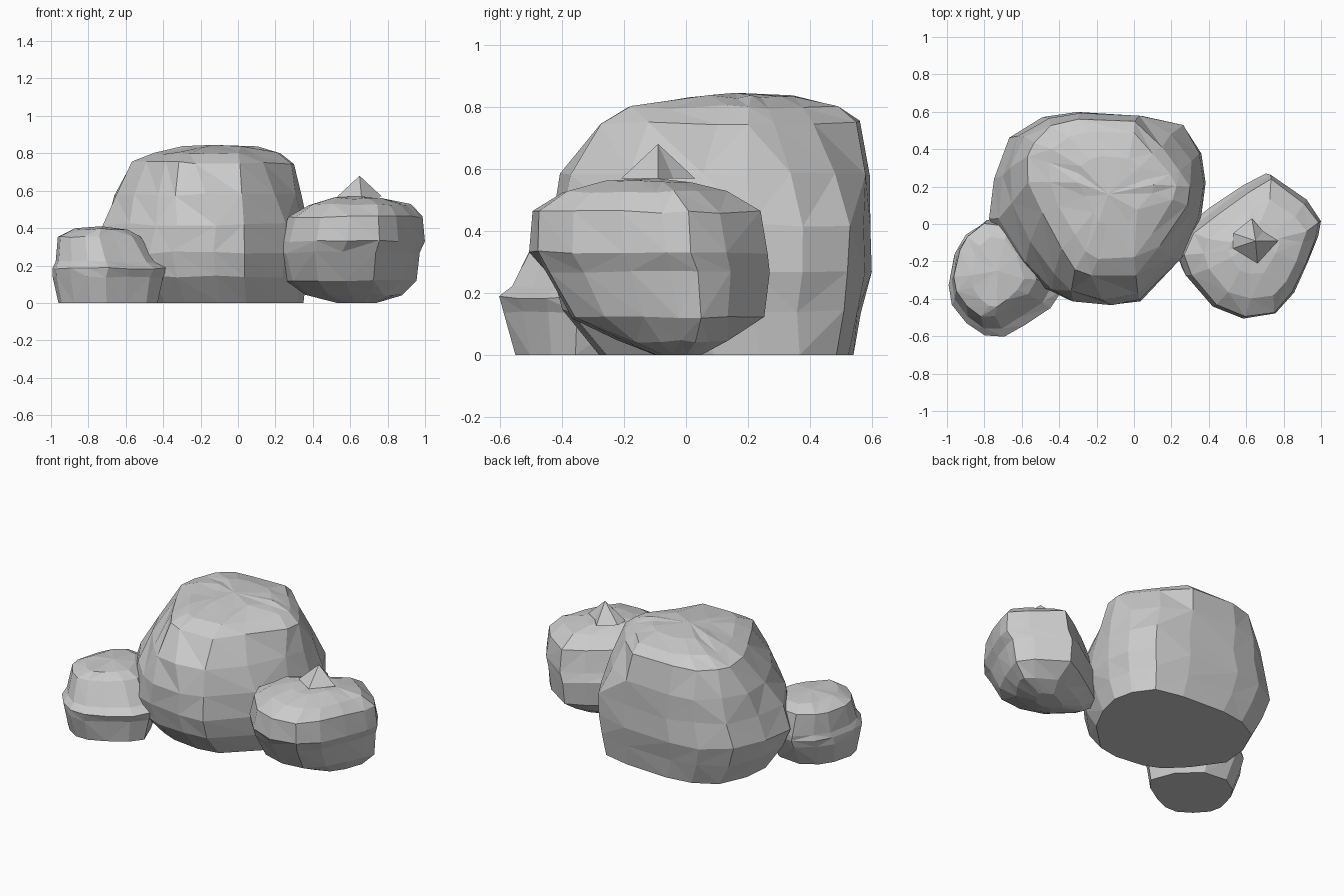
import bpy
import bmesh
import random
from mathutils import Vector

default_cube = bpy.data.objects.get("Cube")
if default_cube:
    bpy.data.objects.remove(default_cube, do_unlink=True)

# One plain stone colour for everything
stone = bpy.data.materials.new("grey_stone")
stone.use_nodes = True
stone_colour = (0.6, 0.6, 0.6, 1)
stone.diffuse_color = stone_colour
stone.node_tree.nodes["Principled BSDF"].inputs["Base Color"].default_value = stone_colour


def finish(bm, name):
    """Turn a bmesh into a flat shaded stone object."""
    bmesh.ops.recalc_face_normals(bm, faces=bm.faces[:])
    mesh = bpy.data.meshes.new(name)
    bm.to_mesh(mesh)
    bm.free()
    mesh.materials.append(stone)
    obj = bpy.data.objects.new(name, mesh)
    bpy.context.collection.objects.link(obj)
    return obj


def blend_outlines(lower, upper, factor):
    """Mix two plan outlines point by point."""
    return [Vector(a).lerp(Vector(b), factor) for a, b in zip(lower, upper)]


def fit_outline(outline, box):
    """Stretch a plan outline so that it fills the given plan box."""
    x_min, x_max, y_min, y_max = box
    xs = [point[0] for point in outline]
    ys = [point[1] for point in outline]
    fitted = []
    for x, y in outline:
        across = (x - min(xs)) / (max(xs) - min(xs))
        along = (y - min(ys)) / (max(ys) - min(ys))
        fitted.append((x_min + across * (x_max - x_min),
                       y_min + along * (y_max - y_min)))
    return fitted


def boulder(name, outline, top_outline, levels, peak, roughness, seed):
    """Loft from one outline to another through levels of (height, plan box)."""
    rng = random.Random(seed)
    bm = bmesh.new()
    rings = []
    for height, *box in levels:
        # The upper outline takes over in the top half
        factor = min(max((height / peak[2] - 0.5) / 0.4, 0), 1)
        plan = blend_outlines(outline, top_outline, factor)
        ring = []
        for x, y in fit_outline(plan, box):
            vert = bm.verts.new((x, y, height))
            if height > 0:
                chip = [rng.uniform(-roughness, roughness) for axis in "xyz"]
                vert.co += Vector(chip)
            ring.append(vert)
        rings.append(ring)

    count = len(outline)
    for lower, upper in zip(rings, rings[1:]):
        for i in range(count):
            j = (i + 1) % count
            # Random diagonals give irregular facets
            if rng.random() < 0.5:
                bm.faces.new((lower[i], lower[j], upper[j]))
                bm.faces.new((lower[i], upper[j], upper[i]))
            else:
                bm.faces.new((lower[i], lower[j], upper[i]))
                bm.faces.new((lower[j], upper[j], upper[i]))

    # Flat underside and a low fan on top
    bm.faces.new(rings[0][::-1])
    top = bm.verts.new(peak)
    for i in range(count):
        bm.faces.new((rings[-1][i], rings[-1][(i + 1) % count], top))
    return finish(bm, name)


# Large central boulder, with corners cut away towards the top
boulder(
    "large_boulder",
    [(0.39, 0.22), (0.36, 0.38), (0.26, 0.53), (0.05, 0.58), (-0.3, 0.6),
     (-0.49, 0.57), (-0.66, 0.47), (-0.75, 0.25), (-0.77, 0.03),
     (-0.62, -0.2), (-0.48, -0.35), (-0.35, -0.41), (-0.13, -0.44),
     (0.03, -0.41), (0.25, -0.18), (0.35, 0.03)],
    [(0.3, 0.2), (0.25, 0.28), (0.14, 0.41), (0, 0.55), (-0.3, 0.56),
     (-0.45, 0.53), (-0.55, 0.44), (-0.58, 0.36), (-0.57, 0.23),
     (-0.5, 0.07), (-0.4, -0.12), (-0.32, -0.24), (-0.24, -0.28),
     (0, -0.27), (0.13, -0.12), (0.28, 0.1)],
    [(0, -0.64, 0.35, -0.28, 0.54),
     (0.14, -0.73, 0.37, -0.4, 0.57),
     (0.27, -0.77, 0.39, -0.44, 0.595),
     (0.42, -0.72, 0.38, -0.44, 0.6),
     (0.58, -0.66, 0.34, -0.4, 0.59),
     (0.75, -0.57, 0.3, -0.28, 0.555),
     (0.8, -0.46, 0.23, -0.18, 0.49),
     (0.83, -0.3, 0.1, 0, 0.36)],
    (-0.14, 0.16, 0.845), 0.008, 4)

# Medium boulder on the left, undercut at the front
medium_plan = [
    (1, 0.03), (0.92, 0.14), (0.73, 0.28), (0.6, 0.21), (0.42, 0.08),
    (0.28, -0.03), (0.23, -0.15), (0.27, -0.27), (0.42, -0.44),
    (0.58, -0.5), (0.75, -0.48), (0.85, -0.36), (0.93, -0.2), (0.98, -0.06)]
boulder(
    "medium_boulder", medium_plan, medium_plan,
    [(0, 0.53, 0.74, -0.1, 0.05),
     (0.045, 0.36, 0.88, -0.22, 0.14),
     (0.12, 0.26, 0.95, -0.37, 0.25),
     (0.27, 0.22, 0.975, -0.46, 0.275),
     (0.33, 0.235, 1, -0.5, 0.265),
     (0.46, 0.27, 0.985, -0.49, 0.235),
     (0.525, 0.37, 0.92, -0.4, 0.13),
     (0.56, 0.5, 0.78, -0.27, 0.02)],
    (0.64, -0.1, 0.57), 0.006, 8)

# Small ledged boulder on the right
small_plan = [
    (-1, -0.33), (-0.96, -0.16), (-0.9, -0.06), (-0.78, 0.02), (-0.6, 0),
    (-0.45, -0.15), (-0.38, -0.35), (-0.45, -0.45), (-0.58, -0.54),
    (-0.7, -0.6), (-0.8, -0.6), (-0.9, -0.53), (-0.98, -0.43)]
boulder(
    "small_boulder", small_plan, small_plan,
    [(0, -0.96, -0.43, -0.55, -0.07),
     (0.14, -0.995, -0.4, -0.585, 0),
     (0.185, -0.995, -0.38, -0.6, 0.02),
     (0.22, -0.975, -0.43, -0.555, 0.02),
     (0.355, -0.96, -0.52, -0.49, 0),
     (0.395, -0.87, -0.59, -0.44, -0.07)],
    (-0.73, -0.25, 0.41), 0.005, 2)

# Pointed chip standing on the medium boulder
spike = bmesh.new()
base = [spike.verts.new((x, y, 0.568)) for x, y in
        [(0.53, -0.05), (0.63, 0.03), (0.69, -0.04),
         (0.77, -0.09), (0.66, -0.21), (0.53, -0.13)]]
tip = spike.verts.new((0.65, -0.09, 0.68))
spike.faces.new(base)
for i, corner in enumerate(base):
    spike.faces.new((corner, base[(i + 1) % len(base)], tip))
finish(spike, "pointed_chip")
